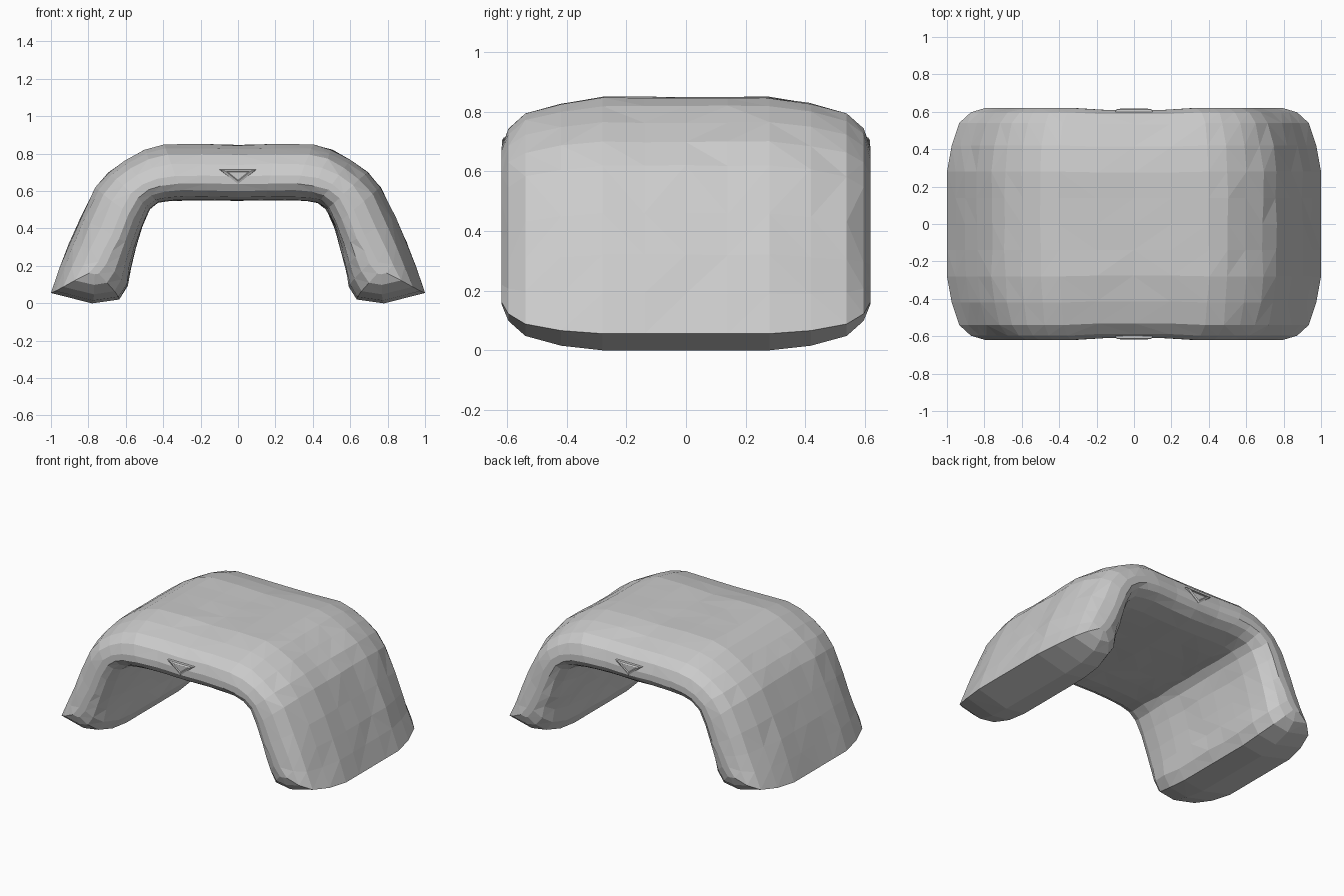
import bpy
import bmesh
import random
from mathutils import Vector

random.seed(4)
cube = bpy.data.objects.get("Cube")
if cube:
    bpy.data.objects.remove(cube)

grey = bpy.data.materials.new("plain grey")
grey.use_nodes = True
grey.diffuse_color = (0.6, 0.6, 0.6, 1)
grey.node_tree.nodes["Principled BSDF"].inputs["Base Color"].default_value = grey.diffuse_color


def finish(bm, name):
    bmesh.ops.recalc_face_normals(bm, faces=bm.faces)
    mesh = bpy.data.meshes.new(name)
    bm.to_mesh(mesh)
    bm.free()
    mesh.materials.append(grey)
    obj = bpy.data.objects.new(name, mesh)
    bpy.context.collection.objects.link(obj)
    return obj


def mirrored(half):
    return [Vector(p) for p in half] + [Vector((-x, z)) for x, z in reversed(half[:-1])]


# Paired outer and inner outlines, from the foot up to the crown
outer = mirrored([(1.0, .055), (.95, .19), (.9, .32), (.84, .46), (.76, .62), (.69, .7),
                  (.6, .765), (.5, .82), (.4, .847), (.2, .85), (0, .845)])
inner = mirrored([(.635, .02), (.593, .09), (.575, .19), (.55, .29), (.515, .41), (.475, .5),
                  (.43, .537), (.37, .547), (.28, .55), (.15, .55), (0, .547)])

# Depth sections: y, outer fraction, inner fraction, foot lift
sections = [(0, 1, 0, 0), (.14, 1, 0, 0), (.28, 1, 0, 0), (.42, .93, .01, .015),
            (.54, .82, .07, .045), (.597, .65, .18, .09), (.62, .44, .3, .14)]
sections = [(-y, a, b, c) for y, a, b, c in reversed(sections[1:])] + sections


def section_loop(bm, y, t_out, t_in, lift):
    def place(i, t, drop=0):
        p = inner[i].lerp(outer[i], t)
        # The foot corners round upward and the crown front dips slightly
        raise_by = lift * max(0, 1 - p.y / .35)
        shake = random.uniform(-.005, .005) if i not in (0, len(outer) - 1) else 0
        dip = 1 - .015 * (abs(p.x) < .25)
        return bm.verts.new((p.x + shake, y * dip, p.y + raise_by - drop + shake * .4))
    last = len(outer) - 1
    mid = (t_out + t_in) / 2 - .1 * (t_out - t_in)
    drop = .035 * (t_out - t_in)
    top = [place(i, t_out) for i in range(last + 1)]
    under = [place(i, t_in) for i in range(last, -1, -1)]
    return top, [place(last, mid, drop)], under, [place(0, mid, drop)]


# Arched shell
bm = bmesh.new()
parts = [section_loop(bm, *s) for s in sections]
loops = [sum(p, []) for p in parts]
for a, b in zip(loops, loops[1:]):
    for i in range(len(a)):
        j = (i + 1) % len(a)
        bm.faces.new((a[i], a[j], b[j], b[i]))

# Narrow front and back edge strips
for top, left_foot, under, right_foot in (parts[0], parts[-1]):
    under = under[::-1]
    for i in range(len(top) - 1):
        bm.faces.new((top[i], top[i + 1], under[i + 1], under[i]))
    bm.faces.new((top[0], under[0], right_foot[0]))
    bm.faces.new((top[-1], left_foot[0], under[-1]))
bmesh.ops.triangulate(bm, faces=bm.faces, quad_method='SHORT_EDGE')
finish(bm, "arched_shell")

# Small triangular dimple with a raised rim, front and back
for name, side in (("front_dimple", -1), ("back_dimple", 1)):
    bm = bmesh.new()
    rings = []
    for scale, depth in ((1, .595), (.95, .613), (.65, .618), (.55, .612)):
        rings.append([bm.verts.new((x * scale, side * depth, .685 + z * scale))
                      for x, z in ((-.1, .03), (.1, .03), (0, -.05))])
    for a, b in zip(rings, rings[1:]):
        for i in range(3):
            bm.faces.new((a[i], a[i - 1], b[i - 1], b[i]))
    bm.faces.new(rings[0])
    bm.faces.new(rings[-1])
    finish(bm, name)
